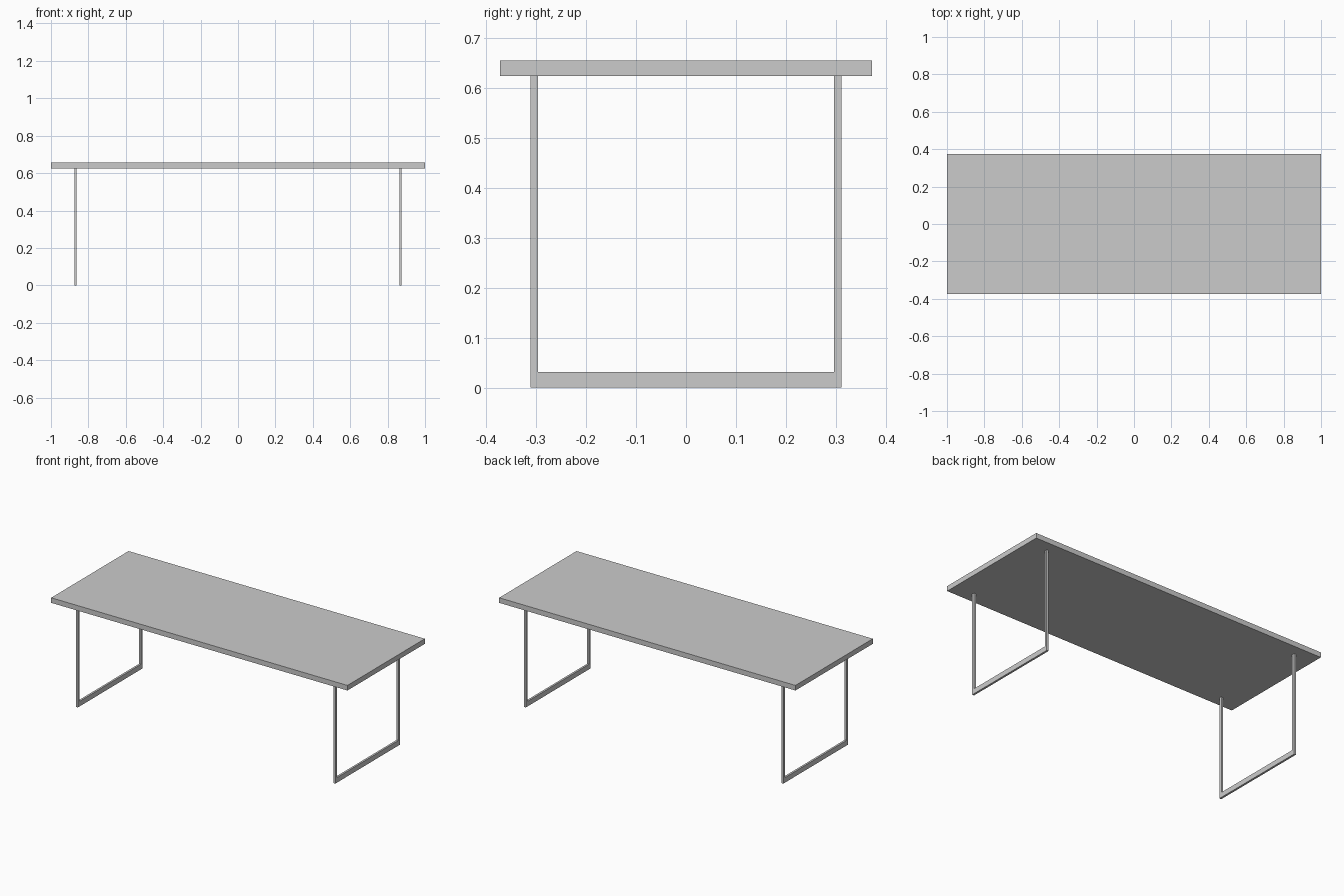
import bpy
import bmesh
from mathutils import Vector

cube = bpy.data.objects.get("Cube")
if cube:
    bpy.data.objects.remove(cube, do_unlink=True)

# Single flat grey for the whole table
grey = bpy.data.materials.new("light_grey")
grey.use_nodes = True
colour = (0.6, 0.6, 0.6, 1)
grey.diffuse_color = colour
grey.node_tree.nodes["Principled BSDF"].inputs["Base Color"].default_value = colour

TOP_Z, UNDER_Z = 0.656, 0.625
LEG_X, BAR_THICK = 0.869, 0.0125
OUTER_Y, INNER_Y, BAR_H = 0.312, 0.297, 0.031


def extrude_profile(name, points, x_min, x_max):
    """Extrude a (y, z) outline along x into a flat-faced solid."""
    bm = bmesh.new()
    face = bm.faces.new([bm.verts.new((x_min, y, z)) for y, z in points])
    result = bmesh.ops.extrude_face_region(bm, geom=[face])
    moved = [g for g in result["geom"] if isinstance(g, bmesh.types.BMVert)]
    bmesh.ops.translate(bm, verts=moved, vec=Vector((x_max - x_min, 0, 0)))
    bmesh.ops.recalc_face_normals(bm, faces=bm.faces)
    mesh = bpy.data.meshes.new(name)
    bm.to_mesh(mesh)
    bm.free()
    mesh.materials.append(grey)
    obj = bpy.data.objects.new(name, mesh)
    bpy.context.collection.objects.link(obj)
    return obj


# Tabletop slab
half_depth = 0.373
extrude_profile("tabletop", [(-half_depth, UNDER_Z), (half_depth, UNDER_Z),
                             (half_depth, TOP_Z), (-half_depth, TOP_Z)], -1, 1)

# U-shaped leg frames: two uprights joined by a floor bar
half_u = [(OUTER_Y, 0), (OUTER_Y, UNDER_Z), (INNER_Y, UNDER_Z), (INNER_Y, BAR_H)]
u_outline = half_u + [(-y, z) for y, z in reversed(half_u)]
for side, sign in (("left", 1), ("right", -1)):
    x = sign * LEG_X
    extrude_profile(f"{side}_leg_frame", u_outline, x - BAR_THICK / 2, x + BAR_THICK / 2)
